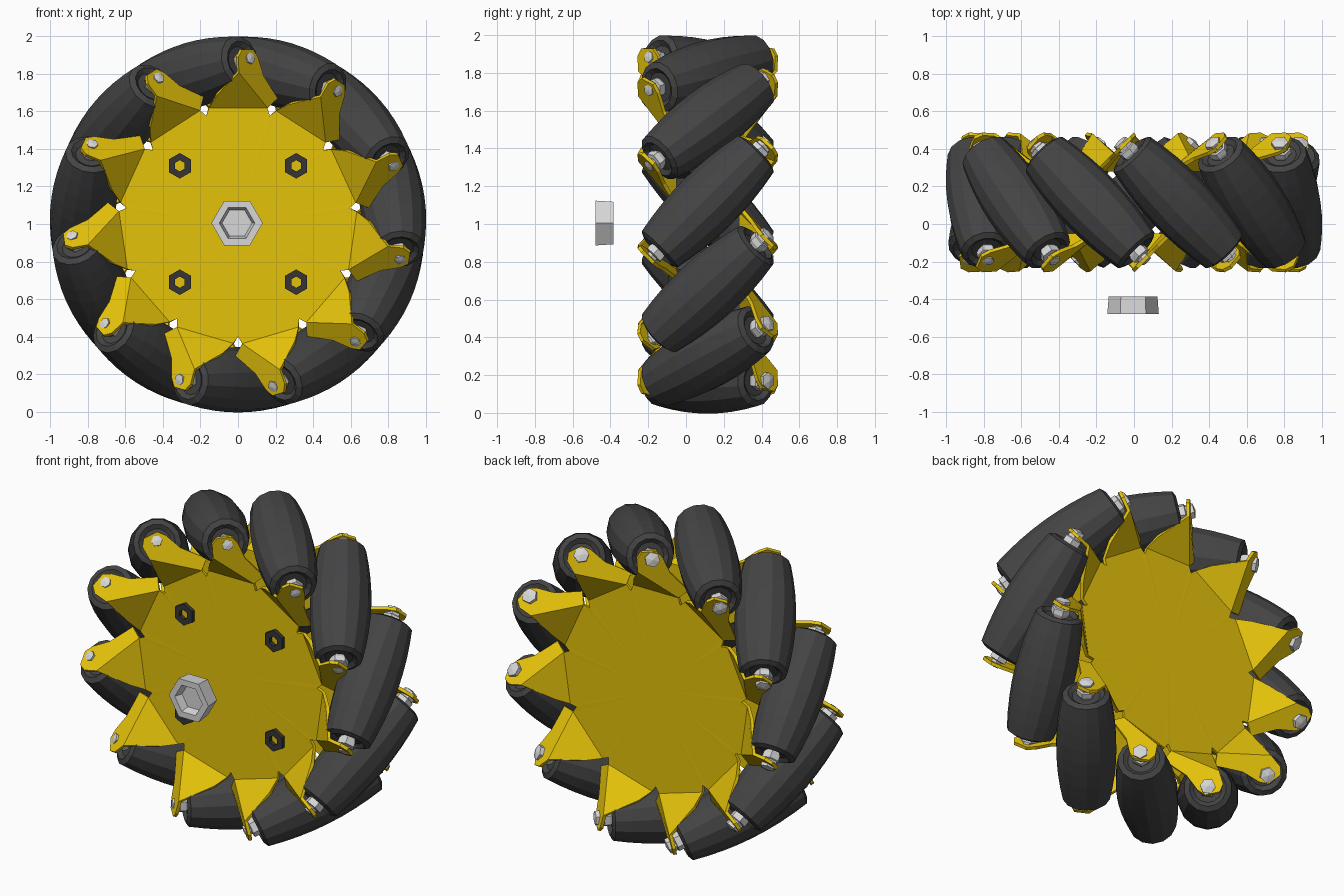
import bpy, bmesh, math
from mathutils import Matrix, Vector

if "Cube" in bpy.data.objects:
    bpy.data.objects.remove(bpy.data.objects["Cube"])

N = 11                      # rollers / bracket tabs
STEP = 2 * math.pi / N
MID_Y, AXLE_Z = 0.115, 1.0  # wheel centre
ROLLER_R = 0.83             # distance of roller middle from the axle


def material(name, rgb):
    m = bpy.data.materials.new(name)
    m.diffuse_color = (*rgb, 1)
    m.use_nodes = True
    m.node_tree.nodes["Principled BSDF"].inputs["Base Color"].default_value = m.diffuse_color
    return m


YELLOW = material("yellow metal", (0.78, 0.54, 0.003))
RUBBER = material("dark rubber", (0.058, 0.058, 0.06))
BLACK = material("black bolt", (0.035, 0.035, 0.035))
SILVER = material("silver metal", (0.68, 0.68, 0.68))


def mesh_from(name, verts, faces, mat, recalc=True):
    me = bpy.data.meshes.new(name)
    me.from_pydata(verts, [], faces)
    bm = bmesh.new()
    bm.from_mesh(me)
    bmesh.ops.remove_doubles(bm, verts=bm.verts, dist=1e-5)
    if recalc:
        bmesh.ops.recalc_face_normals(bm, faces=bm.faces)
    bm.to_mesh(me)
    bm.free()
    me.materials.append(mat)
    return me


def lathe(name, profile, sides, mat, closed=False):
    """Turn (radius, position) points about local z."""
    n = len(profile)
    verts = [(r * math.cos(2 * math.pi * i / sides), r * math.sin(2 * math.pi * i / sides), s)
             for i in range(sides) for r, s in profile]
    faces = []
    for i in range(sides):
        a, b = i * n, (i + 1) % sides * n
        for j in range(n if closed else n - 1):
            k = (j + 1) % n
            faces.append((a + j, b + j, b + k, a + k))
    return mesh_from(name, verts, faces, mat)


def place(name, me, matrix=None):
    ob = bpy.data.objects.new(name, me)
    bpy.context.collection.objects.link(ob)
    if matrix:
        ob.matrix_world = matrix
    return ob


# Roller profile: barrel that touches the wheel's outer circle
def barrel(s):
    return 1.0 - math.sqrt(ROLLER_R ** 2 + s * s / 2)


HALF = 0.36
prof = [(0, -0.355), (0.08, -0.355), (0.105, -0.375)]
prof += [(barrel(HALF * i / 4) + 0.004, HALF * i / 4) for i in range(-4, 5)]
prof += [(0.105, 0.375), (0.08, 0.355), (0, 0.355)]
roller_mesh = lathe("roller", prof, 14, RUBBER)

# Pin with a washer by each roller end and a head outside each tab
front_end = [(0, -0.45), (0.032, -0.445), (0.032, -0.41), (0.055, -0.405), (0.055, -0.375), (0.03, -0.33)]
back_end = [(0.03, 0.33), (0.055, 0.375), (0.055, 0.405), (0.045, 0.41), (0.045, 0.455), (0, 0.465)]
pin_mesh = lathe("roller_pin", front_end + back_end, 6, SILVER)

for k in range(N):
    th = math.pi / 2 + STEP / 2 + k * STEP
    rad = Vector((math.cos(th), 0, math.sin(th)))
    axis = Vector((-math.sin(th), 1, math.cos(th))).normalized()
    side = axis.cross(rad)
    m = Matrix((rad, side, axis)).transposed().to_4x4()
    m.translation = Vector((0, MID_Y, AXLE_Z)) + rad * ROLLER_R
    place(f"roller_{k + 1}", roller_mesh, m)
    place(f"roller_pin_{k + 1}", pin_mesh, m)

# Bent side plate: flat centre with a folded, twisted tab for every roller
PLATE_Y = -0.06


def tab_y(t):               # tab plane, square to the roller axis
    return -0.245 + t


A, B = (-0.155, 0.62, PLATE_Y), (0.155, 0.62, PLATE_Y)
tab = [A, B] + [(t, u, tab_y(t)) for t, u in
                [(0.205, 0.67), (0.13, 0.79), (0.10, 0.89), (0.075, 0.93),
                 (0.015, 0.93), (-0.005, 0.89), (0.0, 0.81)]]
tab.append((-0.115, 0.69, -0.115))                       # flank bulge
tab.append((0.60 * math.sin(STEP / 2), 0.60 * math.cos(STEP / 2), PLATE_Y))  # notch
verts, faces = [(0, PLATE_Y, AXLE_Z)], []
M = len(tab)
for k in range(N):
    c, s = math.cos(k * STEP), math.sin(k * STEP)
    o = 1 + k * M
    verts += [(t * c + u * s, y, AXLE_Z - t * s + u * c) for t, u, y in tab]
    nxt = 1 + (k + 1) % N * M
    faces += [(o, o + 1, o + 8, o + 9),                       # sloping flank
              tuple(o + i for i in range(1, 9))]              # twisted tab
    rim = [o, o + 1, o + 10, nxt]
    faces += [(0, rim[i + 1], rim[i]) for i in range(3)]
plate_mesh = mesh_from("side_plate", verts, faces, YELLOW, recalc=False)

back = Matrix.Translation((0, 2 * MID_Y, 0)) @ Matrix.Rotation(math.pi, 4, 'Z')
for name, m in (("front_plate", Matrix.Identity(4)), ("back_plate", back)):
    ob = place(name, plate_mesh, m)
    sol = ob.modifiers.new("thickness", 'SOLIDIFY')
    sol.thickness = 0.02
    sol.offset = 0

# Four spacer tubes joining the plates, their ends showing at the front
TO_FRONT = Matrix.Rotation(math.pi / 2, 4, 'X')   # local z points to -y
tube = lathe("spacer", [(0.068, -0.28), (0.068, 0.095), (0.03, 0.095), (0.03, -0.28)], 6, BLACK, True)
for i, (x, z) in enumerate([(-1, -1), (-1, 1), (1, -1), (1, 1)]):
    place(f"spacer_{i + 1}", tube,
          Matrix.Translation((0.31 * x, 0, AXLE_Z + 0.31 * z)) @ TO_FRONT
          @ Matrix.Rotation(math.pi / 6, 4, 'Z'))

# Separate axle nut in front of the wheel
nut = lathe("axle_nut", [(0, 0.385), (0.13, 0.385), (0.137, 0.48), (0.095, 0.48),
                         (0.08, 0.43), (0, 0.43)], 6, SILVER)
place("axle_nut", nut, Matrix.Translation((-0.005, 0, 1.005)) @ TO_FRONT)
